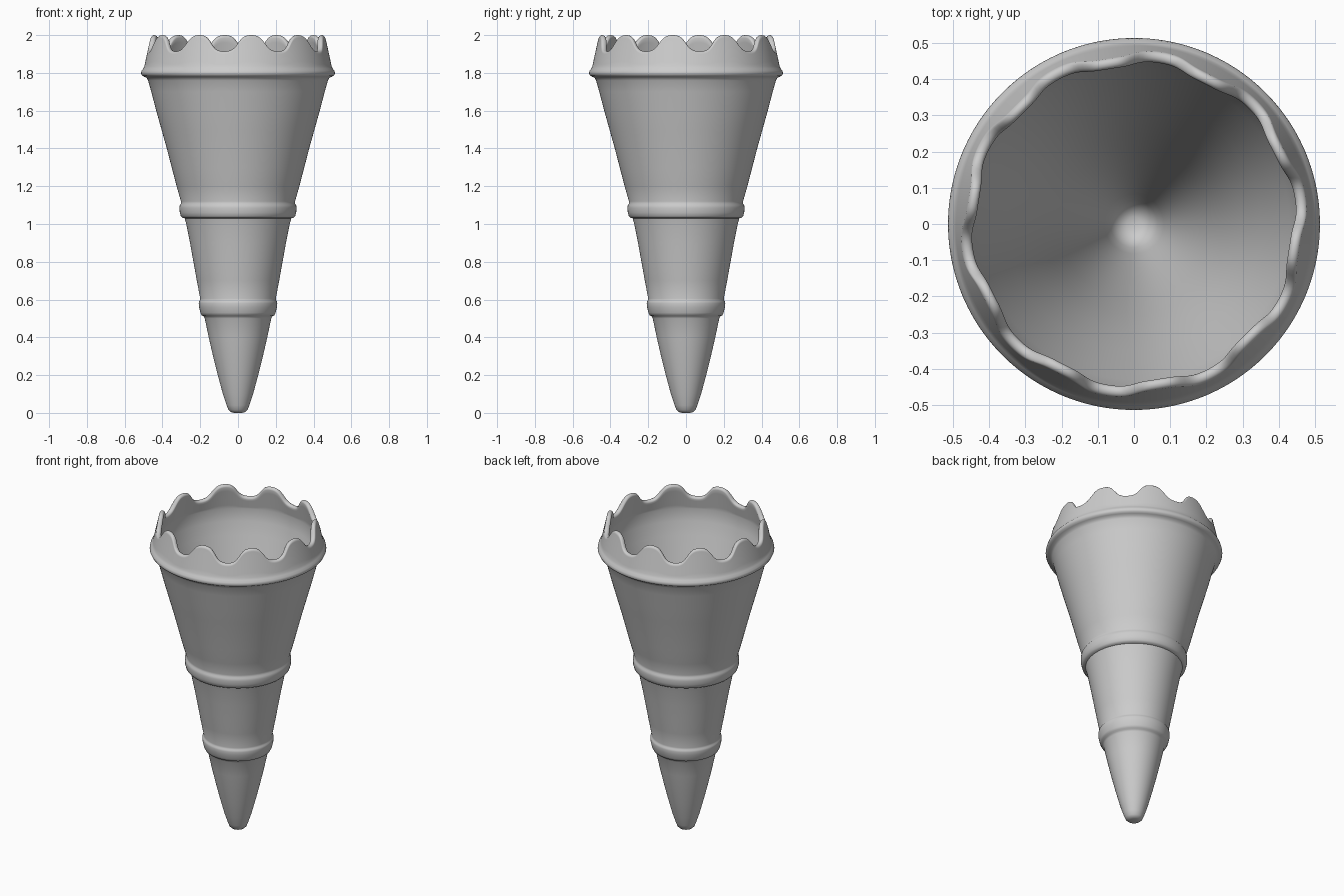
import bpy, bmesh, math

if "Cube" in bpy.data.objects:
    bpy.data.objects.remove(bpy.data.objects["Cube"])

SEG = 240      # smooth round cone
TEETH = 10     # scallops around the rim

# Outer profile (radius, height): tip, lower band, middle band, rim collar
outer = [(0.022, 0.0), (0.038, 0.004), (0.05, 0.015), (0.06, 0.04), (0.08, 0.1),
         (0.107, 0.2), (0.132, 0.3), (0.155, 0.4), (0.176, 0.5),
         (0.182, 0.512), (0.192, 0.516), (0.199, 0.53), (0.206, 0.56), (0.208, 0.58),
         (0.206, 0.59), (0.202, 0.595), (0.2, 0.605),
         (0.218, 0.7), (0.236, 0.8), (0.254, 0.9), (0.274, 1.0), (0.282, 1.03),
         (0.295, 1.033), (0.303, 1.042), (0.308, 1.06), (0.31, 1.085),
         (0.308, 1.1), (0.303, 1.107), (0.302, 1.12),
         (0.325, 1.2), (0.351, 1.3), (0.377, 1.4), (0.405, 1.5), (0.433, 1.6),
         (0.459, 1.7), (0.476, 1.76), (0.484, 1.774), (0.498, 1.78), (0.509, 1.787),
         (0.514, 1.798), (0.511, 1.811), (0.502, 1.822), (0.496, 1.835)]

# Smooth hollow inside, from the rim down to the rounded bottom
inner = [(0.463, 1.835), (0.452, 1.76), (0.43, 1.68), (0.402, 1.58), (0.35, 1.4),
         (0.295, 1.2), (0.248, 1.0), (0.208, 0.8), (0.168, 0.6), (0.126, 0.4),
         (0.082, 0.2), (0.065, 0.13), (0.045, 0.095), (0.02, 0.082)]

BASE, HALF = 1.835, 0.0145


def wall(z):
    """Centre radius and half thickness of the crown wall, leaning inward."""
    t = (z - BASE) / (2.0 - BASE)
    return 0.4795 - 0.034 * t, 0.0165 + (HALF - 0.0165) * t


def rim_height(a):
    """Rounded teeth alternating with wide dips."""
    c = math.cos(TEETH * (a + math.radians(81)))
    return 1.957 + 0.043 * math.tanh(1.3 * c) / math.tanh(1.3)


def section(a):
    """One radial section through the whole cone, outside to inside."""
    top = rim_height(a) - HALF
    pts = list(outer)
    steps = [i / 6 for i in range(1, 7)]
    for t in steps:
        z = BASE + (top - BASE) * t
        r, h = wall(z)
        pts.append((r + h, z))
    r, h = wall(top)
    for i in range(1, 8):
        b = math.pi * i / 8
        pts.append((r + h * math.cos(b), top + HALF * math.sin(b)))
    for t in reversed(steps):
        z = BASE + (top - BASE) * t
        r, h = wall(z)
        pts.append((r - h, z))
    return pts + inner


# Sweep the section around the axis
bm = bmesh.new()
columns = []
for s in range(SEG):
    a = 2 * math.pi * s / SEG
    columns.append([bm.verts.new((r * math.cos(a), r * math.sin(a), z)) for r, z in section(a)])
for s in range(SEG):
    p, q = columns[s], columns[(s + 1) % SEG]
    for i in range(len(p) - 1):
        bm.faces.new((p[i], q[i], q[i + 1], p[i + 1]))

# Close the tip and the inside bottom
bm.faces.new([c[0] for c in reversed(columns)])
bm.faces.new([c[-1] for c in columns])
bmesh.ops.recalc_face_normals(bm, faces=bm.faces)

mesh = bpy.data.meshes.new("wafer_cone")
bm.to_mesh(mesh)
bm.free()
cone = bpy.data.objects.new("wafer_cone", mesh)
bpy.context.collection.objects.link(cone)
bpy.context.view_layer.objects.active = cone
cone.select_set(True)
bpy.ops.object.shade_smooth_by_angle(angle=math.radians(60))
